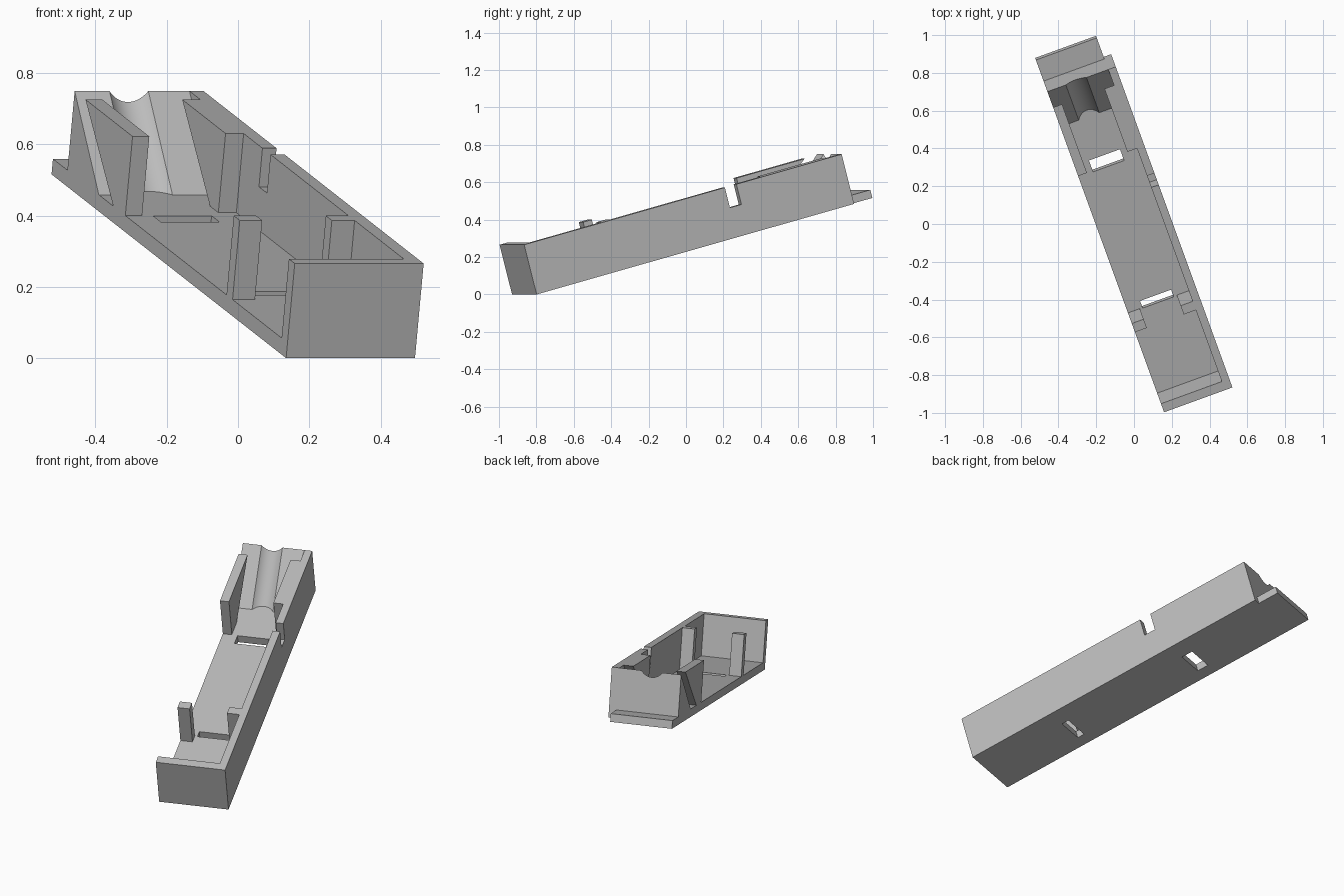
import bpy
import bmesh
from math import radians, atan2, cos, sin, pi
from mathutils import Matrix, Vector

cube = bpy.data.objects.get("Cube")
if cube:
    bpy.data.objects.remove(cube, do_unlink=True)

# Tray frame: local x = width, y = length, z = height; turned and tilted as a whole
FRAME = (Matrix.Translation((0.135, -0.93, 0))
         @ Matrix.Rotation(radians(20), 4, 'Z')
         @ Matrix.Rotation(radians(15), 4, 'X'))
WIDTH, INNER = 0.385, 0.343
LENGTH, HEIGHT, FLOOR = 1.87, 0.275, 0.045
RAMP_FOOT = 1.603

grey = bpy.data.materials.new("plain grey")
grey.use_nodes = True
GREY = (0.5, 0.5, 0.5, 1)
grey.diffuse_color = GREY
grey.node_tree.nodes["Principled BSDF"].inputs["Base Color"].default_value = GREY


def finish(name, bm, local=Matrix()):
    bmesh.ops.recalc_face_normals(bm, faces=bm.faces)
    mesh = bpy.data.meshes.new(name)
    bm.to_mesh(mesh)
    bm.free()
    mesh.materials.append(grey)
    ob = bpy.data.objects.new(name, mesh)
    bpy.context.collection.objects.link(ob)
    ob.matrix_world = FRAME @ local
    return ob


def prism(name, x0, x1, profile):
    """Side profile of (length, height) points extruded across the width."""
    bm = bmesh.new()
    face = bm.faces.new([bm.verts.new((x0, a, c)) for a, c in profile])
    out = bmesh.ops.extrude_face_region(bm, geom=[face])
    moved = [g for g in out["geom"] if isinstance(g, bmesh.types.BMVert)]
    bmesh.ops.translate(bm, verts=moved, vec=(x1 - x0, 0, 0))
    return finish(name, bm)


def box(name, x0, x1, a0, a1, c0, c1):
    return prism(name, x0, x1, [(a0, c0), (a1, c0), (a1, c1), (a0, c1)])


def cut(target, cutter):
    mod = target.modifiers.new(cutter.name, 'BOOLEAN')
    mod.operation, mod.solver, mod.object = 'DIFFERENCE', 'EXACT', cutter
    cutter.hide_render = True
    cutter.display_type = 'WIRE'
    cutter.hide_set(True)


# Floor with two strap slots, and the lip at the back
floor = box("floor", 0, INNER, 0, LENGTH, 0, FLOOR)
for name, a0, a1 in (("front_slot_cutter", 0.515, 0.557), ("rear_slot_cutter", 1.31, 1.376)):
    cut(floor, box(name, 0.082, 0.257, a0, a1, -0.1, 0.1))
box("back_lip", 0, INNER, LENGTH, 1.993, 0, FLOOR)

# Long side wall with a notch in its top edge
prism("side_wall", INNER, WIDTH,
      [(0, 0), (LENGTH, 0), (LENGTH, HEIGHT), (1.25, HEIGHT), (1.25, 0.163),
       (1.182, 0.163), (1.182, HEIGHT), (0, HEIGHT)])
box("front_wall", 0, INNER, 0, 0.05, FLOOR, HEIGHT)

# Pair of front posts
for name, x0, x1 in (("right_post", 0, 0.067), ("left_post", 0.275, INNER)):
    box(name, x0, x1, 0.467, 0.518, FLOOR, HEIGHT)

# Pair of rear rails with slanted back ends
for name, x0, x1, a0 in (("right_rail", 0, 0.05, 1.378), ("left_rail", 0.289, INNER, 1.41)):
    prism(name, x0, x1, [(a0, FLOOR), (1.48, FLOOR), (1.778, HEIGHT), (a0, HEIGHT)])

# Ramp block with a shallow round channel running down its slope
ramp = prism("ramp_block", 0, INNER, [(RAMP_FOOT, FLOOR), (LENGTH, FLOOR), (LENGTH, HEIGHT)])
slope = atan2(HEIGHT - FLOOR, LENGTH - RAMP_FOOT)
radius, depth = 0.082, 0.024
middle = Vector((0.162, (RAMP_FOOT + LENGTH) / 2, (FLOOR + HEIGHT) / 2))
middle += Vector((0, -sin(slope), cos(slope))) * (radius - depth)
bm = bmesh.new()
bmesh.ops.create_cone(bm, cap_ends=True, segments=96, radius1=radius, radius2=radius, depth=1)
channel = finish("channel_cutter", bm,
                 Matrix.Translation(middle) @ Matrix.Rotation(slope - pi / 2, 4, 'X'))
cut(ramp, channel)

# Bake the channel, then smooth its curve while keeping the edges sharp
bpy.ops.object.select_all(action='DESELECT')
bpy.context.view_layer.objects.active = ramp
ramp.select_set(True)
bpy.ops.object.modifier_apply(modifier=channel.name)
bpy.ops.object.shade_smooth_by_angle(angle=radians(20))
bpy.data.objects.remove(channel, do_unlink=True)
